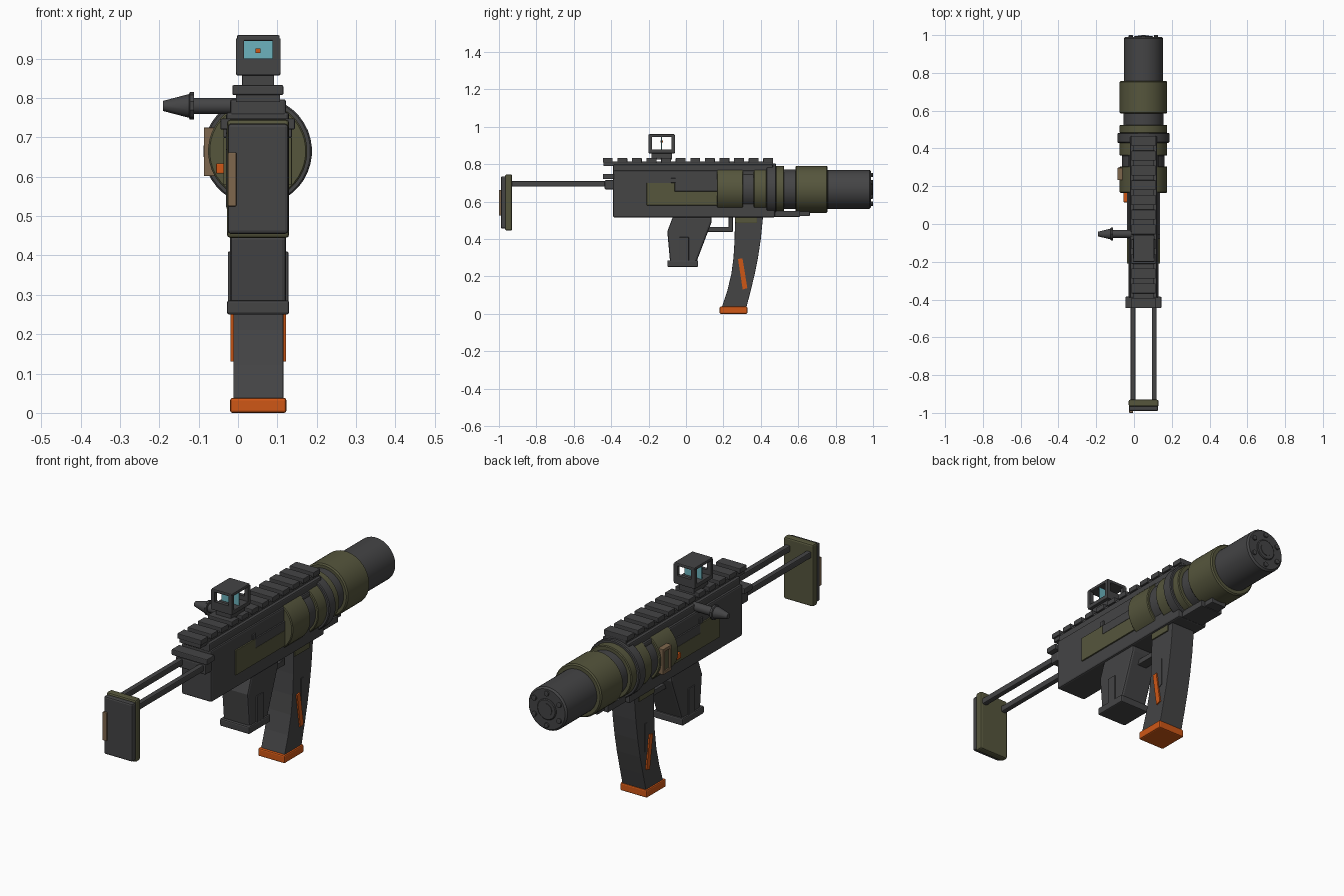
import bpy, bmesh, math
from mathutils import Matrix, Vector

if "Cube" in bpy.data.objects:
    bpy.data.objects.remove(bpy.data.objects["Cube"])

CX, CZ = 0.05, 0.665          # bore axis


def material(name, rgb):
    m = bpy.data.materials.new(name)
    m.diffuse_color = (*rgb, 1)
    m.use_nodes = True
    m.node_tree.nodes["Principled BSDF"].inputs["Base Color"].default_value = m.diffuse_color
    return m


DARK = material("charcoal", (0.058, 0.058, 0.060))
OLIVE = material("olive", (0.092, 0.092, 0.046))
ORANGE = material("orange", (0.62, 0.095, 0.008))
TAN = material("tan", (0.21, 0.135, 0.075))
GLASS = material("glass_blue", (0.15, 0.45, 0.51))


def finish(name, bm, mat, bevel=0.0, smooth=False):
    bmesh.ops.recalc_face_normals(bm, faces=bm.faces)
    me = bpy.data.meshes.new(name)
    bm.to_mesh(me)
    bm.free()
    me.materials.append(mat)
    ob = bpy.data.objects.new(name, me)
    bpy.context.collection.objects.link(ob)
    if bevel:
        b = ob.modifiers.new("bevel", 'BEVEL')
        b.width, b.segments, b.limit_method = bevel, 2, 'ANGLE'
    if smooth:
        bpy.ops.object.select_all(action='DESELECT')
        ob.select_set(True)
        bpy.context.view_layer.objects.active = ob
        bpy.ops.object.shade_smooth_by_angle(angle=math.radians(35))
    return ob


def box(name, x, y, z, mat, bevel=0.0):
    """Box from (min, max) pairs."""
    bm = bmesh.new()
    bmesh.ops.create_cube(bm, size=1)
    for v in bm.verts:
        v.co = Vector([(r[0] + r[1]) / 2 + c * (r[1] - r[0]) for r, c in zip((x, y, z), v.co)])
    return finish(name, bm, mat, bevel)


def prism(name, yz, x, mat, bevel=0.0):
    """Side profile extruded across x."""
    bm = bmesh.new()
    f = bm.faces.new([bm.verts.new((x[0], p, q)) for p, q in yz])
    r = bmesh.ops.extrude_face_region(bm, geom=[f])
    for v in r["geom"]:
        if isinstance(v, bmesh.types.BMVert):
            v.co.x = x[1]
    return finish(name, bm, mat, bevel)


def lathe(name, rings, mat, origin=(CX, 0, CZ), axis='Y', seg=40):
    """Closed solid of revolution from (position, radius) rings."""
    bm = bmesh.new()
    loops = []
    for t, r in rings:
        loop = []
        for i in range(seg):
            a = 2 * math.pi * (i + 0.5) / seg
            u, w = r * math.cos(a), r * math.sin(a)
            p = (u, t, w) if axis == 'Y' else (t, u, w)
            loop.append(bm.verts.new(Vector(origin) + Vector(p)))
        loops.append(loop)
    for a, b in zip(loops, loops[1:]):
        for i in range(seg):
            j = (i + 1) % seg
            bm.faces.new((a[i], a[j], b[j], b[i]))
    bm.faces.new(loops[0])
    bm.faces.new(loops[-1])
    return finish(name, bm, mat, 0, True)


def band(name, y0, y1, r, mat, c=0.004):
    return lathe(name, [(y0, r - c), (y0 + c, r), (y1 - c, r), (y1, r - c)], mat)


# Receiver and top ridge
box("receiver", (-0.03, 0.13), (-0.39, 0.475), (0.515, 0.765), DARK, 0.008)
box("receiver_ridge", (-0.02, 0.122), (-0.39, 0.465), (0.755, 0.797), DARK, 0.006)
box("rear_block", (-0.045, 0.145), (-0.445, -0.385), (0.72, 0.748), DARK, 0.004)
box("rear_collar", (-0.03, 0.13), (-0.435, -0.385), (0.665, 0.715), DARK, 0.006)

# Toothed top rail
box("rail_neck", (-0.005, 0.107), (-0.44, 0.465), (0.79, 0.815), DARK)
for i in range(12):
    y = -0.445 + i * 0.078
    box(f"rail_tooth_{i}", (-0.014, 0.115), (y, y + 0.053), (0.808, 0.833), DARK, 0.003)

# Barrel jacket bands, proud of the receiver sides
band("rear_band", 0.165, 0.305, 0.126, OLIVE)
band("middle_band_dark", 0.30, 0.365, 0.113, DARK)
band("middle_band", 0.362, 0.432, 0.126, OLIVE)
band("clamp_ring", 0.43, 0.482, 0.138, DARK)
band("front_ring", 0.48, 0.525, 0.126, OLIVE)
band("neck", 0.52, 0.59, 0.106, DARK)
band("front_sleeve", 0.585, 0.757, 0.126, OLIVE, 0.006)

# Barrel and muzzle cap
band("barrel", 0.75, 0.99, 0.104, DARK, 0.008)
lathe("muzzle_cap", [(0.985, 0.05), (0.993, 0.05), (0.996, 0.046)], DARK)
lathe("muzzle_hub", [(0.99, 0.03), (0.9985, 0.03)], DARK, seg=24)
for i in range(6):
    a = math.pi * (i + 0.5) / 3
    lathe(f"muzzle_bolt_{i}", [(0.985, 0.012), (0.998, 0.012), (1.0, 0.009)], DARK,
          (CX + 0.077 * math.cos(a), 0, CZ + 0.077 * math.sin(a)), seg=10)

# Plate under the barrel
box("under_plate", (-0.01, 0.11), (0.46, 0.61), (0.518, 0.55), DARK, 0.004)
box("under_plate_tip", (0.01, 0.09), (0.60, 0.662), (0.522, 0.55), DARK, 0.004)

# Side panels, left and right
panel = [(-0.21, 0.58), (0.17, 0.58), (0.17, 0.655), (-0.06, 0.655), (-0.06, 0.70), (-0.21, 0.70)]
for side, x in (("left", (-0.037, -0.025)), ("right", (0.125, 0.137))):
    prism(f"side_panel_{side}", panel, x, OLIVE, 0.002)
    box(f"bolt_cover_{side}", x, (-0.06, 0.17), (0.655, 0.70), DARK, 0.002)
    box(f"cover_tab_{side}", x, (-0.08, -0.055), (0.70, 0.725), DARK, 0.002)

# Tan frame and orange button on the left
for n, y, z in (("low", (0.232, 0.298), (0.602, 0.617)), ("top", (0.232, 0.298), (0.71, 0.725)),
                ("rear", (0.232, 0.247), (0.602, 0.725)), ("front", (0.283, 0.298), (0.602, 0.725))):
    box(f"tan_frame_{n}", (-0.087, -0.055), y, z, TAN, 0.002)
box("tan_frame_inset", (-0.08, -0.05), (0.24, 0.29), (0.61, 0.72), OLIVE)
box("orange_button", (-0.056, -0.02), (0.115, 0.168), (0.608, 0.634), ORANGE, 0.003)

# Charging handle on the left
lathe("handle_rod", [(-0.12, 0.021), (0.0, 0.021)], DARK, (0, -0.053, 0.78), 'X', 16)
lathe("handle_knob", [(-0.19, 0.013), (-0.125, 0.03), (-0.122, 0.035), (-0.112, 0.035)],
      DARK, (0, -0.053, 0.78), 'X', 10)

# Reflex sight
box("sight_mount", (0.01, 0.092), (-0.185, -0.075), (0.825, 0.865), DARK, 0.003)
box("sight_floor", (-0.005, 0.108), (-0.2, -0.06), (0.858, 0.878), DARK, 0.003)
box("sight_roof", (-0.003, 0.106), (-0.2, -0.06), (0.945, 0.96), DARK, 0.004)
for end, y in (("rear", (-0.2, -0.183)), ("front", (-0.077, -0.06))):
    box(f"sight_sill_{end}", (-0.005, 0.108), y, (0.865, 0.90), DARK)
    for side, x in (("left", (-0.005, 0.015)), ("right", (0.088, 0.108))):
        box(f"sight_post_{end}_{side}", x, y, (0.865, 0.952), DARK)
box("sight_glass", (0.005, 0.098), (-0.133, -0.127), (0.875, 0.948), GLASS)
box("sight_dot", (0.045, 0.057), (-0.137, -0.123), (0.915, 0.926), ORANGE)

# Stock rods, butt plate and pad
for side, x in (("left", (-0.018, 0.008)), ("right", (0.094, 0.12))):
    box(f"stock_rod_{side}", x, (-0.94, -0.38), (0.68, 0.71), DARK, 0.005)
box("butt_plate", (-0.028, 0.13), (-0.967, -0.93), (0.445, 0.745), OLIVE, 0.008)
box("butt_pad", (-0.026, 0.128), (-0.99, -0.96), (0.455, 0.735), DARK, 0.008)
box("butt_tan_strip", (-0.026, -0.004), (-1.0, -0.98), (0.525, 0.662), TAN, 0.003)

# Pistol grip and trigger guard
grip = [(-0.07, 0.52), (0.137, 0.52), (0.137, 0.49), (0.055, 0.275), (-0.085, 0.275), (-0.1, 0.44)]
prism("pistol_grip", grip, (-0.02, 0.122), DARK, 0.010)
box("grip_base", (-0.028, 0.13), (-0.1, 0.065), (0.25, 0.286), DARK, 0.006)
for side, x in (("left", (-0.026, -0.015)), ("right", (0.117, 0.128))):
    box(f"grip_panel_{side}", x, (-0.035, 0.015), (0.27, 0.41), DARK, 0.003)
box("guard_bottom", (0.025, 0.075), (0.11, 0.25), (0.438, 0.464), DARK, 0.003)
box("guard_front", (0.025, 0.075), (0.228, 0.25), (0.438, 0.52), DARK, 0.003)

# Curved magazine, lofted along an arc: (z, rear y, front y)
stations = [(0.03, 0.19, 0.322), (0.12, 0.22, 0.345), (0.21, 0.242, 0.367),
            (0.30, 0.254, 0.385), (0.40, 0.26, 0.40), (0.52, 0.262, 0.412)]
prism("magazine", [(a, z) for z, a, b in stations] + [(b, z) for z, a, b in reversed(stations)],
      (-0.012, 0.115), DARK, 0.003)
box("magazine_base", (-0.02, 0.123), (0.18, 0.328), (0.0, 0.038), ORANGE, 0.006)
box("magazine_collar", (-0.018, 0.121), (0.265, 0.38), (0.485, 0.52), OLIVE, 0.003)
stripe = [(0.278, 0.293), (0.302, 0.297), (0.328, 0.137), (0.303, 0.13)]
for side, x, x2 in (("left", (-0.019, -0.01), (-0.015, -0.01)), ("right", (0.113, 0.122), (0.113, 0.118))):
    prism(f"magazine_stripe_{side}", stripe, x, ORANGE)
    prism(f"magazine_rib_{side}", [(0.315, 0.36), (0.335, 0.36), (0.335, 0.225), (0.315, 0.215)], x2, DARK)
